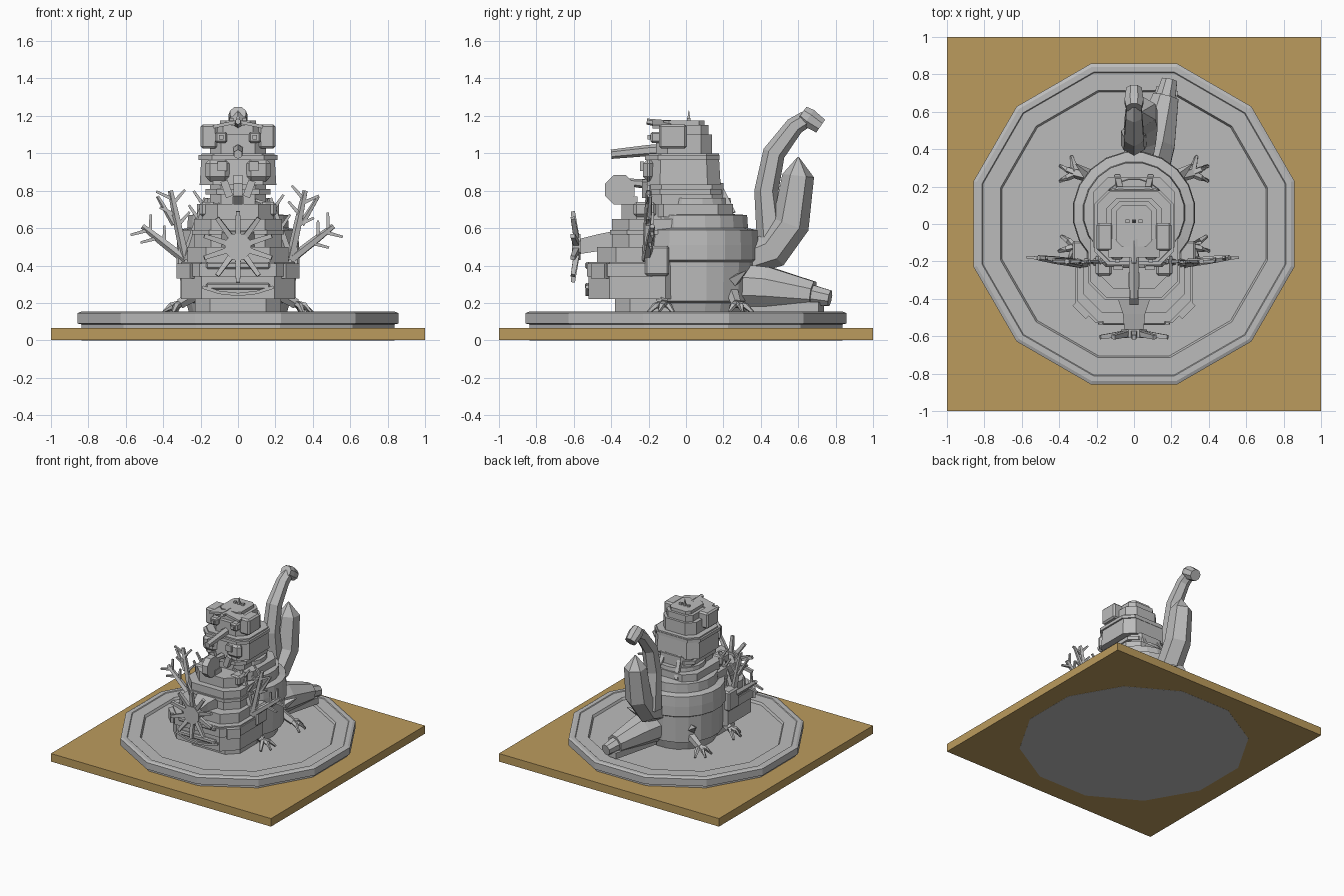
import bpy, bmesh, math
from mathutils import Vector, Matrix

old_cube = bpy.data.objects.get("Cube")
if old_cube:
    bpy.data.objects.remove(old_cube, do_unlink=True)


def material(name, colour):
    mat = bpy.data.materials.new(name)
    mat.use_nodes = True
    mat.diffuse_color = (*colour, 1)
    mat.node_tree.nodes["Principled BSDF"].inputs["Base Color"].default_value = (*colour, 1)
    return mat


STONE = material("stone grey", (0.5, 0.5, 0.5))
WOOD = material("oak tan", (0.5, 0.33, 0.11))


def finish(name, bm, mat=STONE):
    bmesh.ops.recalc_face_normals(bm, faces=bm.faces)
    mesh = bpy.data.meshes.new(name)
    bm.to_mesh(mesh)
    bm.free()
    mesh.materials.append(mat)
    obj = bpy.data.objects.new(name, mesh)
    bpy.context.collection.objects.link(obj)
    return obj


def loft(name, rings, mat=STONE):
    """Skin a list of equal-length point rings and cap both ends."""
    bm = bmesh.new()
    loops = [[bm.verts.new(p) for p in ring] for ring in rings]
    count = len(loops[0])
    for low, high in zip(loops, loops[1:]):
        for i in range(count):
            j = (i + 1) % count
            bm.faces.new((low[i], low[j], high[j], high[i]))
    bm.faces.new(loops[0])
    bm.faces.new(loops[-1])
    return finish(name, bm, mat)


def turned(name, profile, sides, y=0.0):
    """Faceted turned solid from (radius, height) pairs."""
    angles = [2 * math.pi * (i + 0.5) / sides for i in range(sides)]
    return loft(name, [[(r * math.cos(a), y + r * math.sin(a), z) for a in angles]
                       for r, z in profile])


def deck(name, half, front, back, low, high, cut, taper=1.0):
    """Upright slab with chamfered corners, narrowed at the top by taper."""
    mid, depth = (front + back) / 2, (back - front) / 2
    corners = [(half, depth - cut), (half - cut, depth)]
    corners += [(-x, y) for x, y in reversed(corners)]
    corners += [(-x, -y) for x, y in corners]
    return loft(name, [[(x * s, mid + y * s, z) for x, y in corners]
                       for z, s in ((low, 1), (high, taper))])


def box(name, centre, size, mat=STONE, tilt=0.0, axis="X", bevel=0.0):
    bm = bmesh.new()
    bmesh.ops.create_cube(bm, size=1)
    bmesh.ops.scale(bm, vec=size, verts=bm.verts)
    if bevel:
        bmesh.ops.bevel(bm, geom=bm.edges[:], offset=bevel, segments=1, affect="EDGES")
    spin = Matrix.Rotation(math.radians(tilt), 4, axis)
    bmesh.ops.transform(bm, matrix=Matrix.Translation(centre) @ spin, verts=bm.verts)
    return finish(name, bm, mat)


def tube(name, path, radii, sides=6):
    """Faceted tapering tube along a path."""
    pts = [Vector(p) for p in path]
    rings = []
    for i, (p, r) in enumerate(zip(pts, radii)):
        along = (pts[min(i + 1, len(pts) - 1)] - pts[max(i - 1, 0)]).normalized()
        ref = Vector((1, 0, 0)) if abs(along.x) < 0.8 else Vector((0, 1, 0))
        u = (ref - along * ref.dot(along)).normalized()
        v = along.cross(u)
        angles = [2 * math.pi * (k + 0.5) / sides for k in range(sides)]
        rings.append([p + r * (u * math.cos(a) + v * math.sin(a)) for a in angles])
    return loft(name, rings)


# Display board and twelve-sided plinth with a raised rim
box("board", (0, 0, 0.034), (2, 2, 0.066), WOOD)
turned("plinth", [(0.865, 0), (0.865, 0.085), (0.888, 0.09), (0.888, 0.145), (0.87, 0.153),
                  (0.84, 0.153), (0.835, 0.148), (0.74, 0.148), (0.73, 0.13)], 12)

# Round keep at the back
turned("keep", [(0.26, 0.13), (0.28, 0.2), (0.31, 0.21), (0.315, 0.42), (0.33, 0.43),
                (0.33, 0.51), (0.325, 0.59), (0.275, 0.6), (0.27, 0.67), (0.19, 0.675),
                (0.18, 0.76)], 20, 0.06)

# Stepped front hull
deck("hull_foot", 0.23, -0.38, 0, 0.13, 0.23, 0.08)
deck("hull", 0.305, -0.52, 0, 0.22, 0.42, 0.11)
deck("hull_band", 0.315, -0.53, -0.08, 0.34, 0.41, 0.11)
deck("hull_step_low", 0.27, -0.475, 0, 0.42, 0.5, 0.1)
deck("hull_step_mid", 0.235, -0.395, 0.1, 0.5, 0.65, 0.09)
deck("hull_rail", 0.245, -0.405, 0.1, 0.565, 0.59, 0.09)
deck("hull_step_top", 0.19, -0.345, 0.15, 0.65, 0.73, 0.08)

# Curved mouth lip on the hull front
tube("mouth_lip", [(x / 10, -0.53, 0.245 + 0.011 * x * x) for x in (-1.9, -1, 0, 1, 1.9)],
     [0.012] * 5, 4)
for z in (0.27, 0.38):
    box("bow_block", (0, -0.52, z + 0.02), (0.34, 0.04, 0.035), bevel=0.008)

# Neck and stacked head tiers
deck("shoulder", 0.22, -0.2, 0.25, 0.66, 0.73, 0.08)
deck("neck", 0.15, -0.19, 0.2, 0.73, 0.84, 0.06)
deck("collar", 0.175, -0.2, 0.19, 0.78, 0.81, 0.06)
deck("lower_head", 0.205, -0.21, 0.185, 0.83, 1.0, 0.07, 0.95)
deck("lower_brow", 0.21, -0.22, 0.18, 0.965, 0.99, 0.07)
deck("upper_head", 0.15, -0.16, 0.14, 0.99, 1.1, 0.06)
deck("crown", 0.12, -0.13, 0.12, 1.1, 1.15, 0.04)
deck("crown_slab", 0.095, -0.12, 0.1, 1.15, 1.175, 0.03)
for x in (-0.035, 0, 0.035):
    box("crown_vent", (x, 0.015, 1.18), (0.02, 0.02, 0.02))
tube("crown_spike", [(0, 0.015, 1.17), (0, 0.015, 1.23)], [0.014, 0.002], 4)

# Nose guns on each tier
tube("upper_gun", [(0, -0.12, 1.02), (0, -0.2, 1.015), (0, -0.4, 0.995)], [0.03, 0.03, 0.025])
tube("top_gun", [(0, -0.08, 1.15), (0, -0.21, 1.17)], [0.025, 0.016])
tube("lower_gun", [(0, -0.15, 0.83), (0, -0.31, 0.845)], [0.03, 0.02])

# Eight-sided fin standing on the front deck
angles = [math.radians(22.5 + 45 * i) for i in range(8)]
loft("deck_fin", [[(x, -0.355 + 0.085 * math.cos(a), 0.805 + 0.085 * math.sin(a))
                   for a in angles] for x in (-0.025, 0.025)])
box("fin_post", (0, -0.3, 0.74), (0.06, 0.08, 0.06))

# Star-shaped figurehead on a flared stem
loft("figurehead_stem", [[(-w, y, z - h), (w, y, z - h), (w, y, z + h), (-w, y, z + h)]
                         for y, w, z, h in ((-0.36, 0.1, 0.53, 0.06), (-0.48, 0.06, 0.52, 0.045),
                                            (-0.58, 0.05, 0.5, 0.04))])
loft("figurehead_hub", [[(0.075 * math.cos(a), y, 0.5 + 0.075 * math.sin(a)) for a in angles]
                        for y in (-0.61, -0.565)])
for i in range(10):
    a = math.radians(18 + 36 * i)
    spot = lambda r, y: (r * math.cos(a), y, 0.5 + r * math.sin(a))
    tube("figurehead_ray", [spot(0.05, -0.585), spot(0.19, -0.605)], [0.022, 0.016], 4)

for s in (1, -1):
    # Head side blocks, eyes and slanted brows
    box("ear_block", (s * 0.155, -0.07, 1.09), (0.09, 0.15, 0.13), bevel=0.012)
    box("upper_eye", (s * 0.09, -0.16, 1.085), (0.065, 0.06, 0.06), bevel=0.01)
    box("upper_pupil", (s * 0.09, -0.195, 1.085), (0.025, 0.02, 0.025))
    box("brow", (s * 0.07, -0.13, 1.155), (0.13, 0.1, 0.018), tilt=s * 12, axis="Y")
    box("cheek", (s * 0.11, -0.2, 0.91), (0.13, 0.06, 0.12), bevel=0.025)
    box("lower_eye", (s * 0.085, -0.235, 0.93), (0.05, 0.02, 0.05))
    box("jaw_prong", (s * 0.06, -0.2, 0.81), (0.04, 0.07, 0.09), tilt=s * 20, axis="Y")
    tube("back_strut", [(s * 0.07, 0.17, 0.84), (s * 0.09, 0.25, 0.68)], [0.022, 0.022], 4)
    box("deck_turret", (s * 0.16, -0.22, 0.7), (0.09, 0.12, 0.08), bevel=0.015)

    # Antler mount and bow ports
    box("antler_mount", (s * 0.285, -0.155, 0.425), (0.09, 0.13, 0.16), bevel=0.012)
    box("bow_port", (s * 0.25, -0.43, 0.37), (0.1, 0.12, 0.08), tilt=s * 45, axis="Z")

    # Branching antlers: each stem ends at (x, z) and carries short side tines
    root = Vector((s * 0.28, -0.21, 0.43))
    for x, z, y in ((0.51, 0.61, -0.18), (0.36, 0.8, -0.2), (0.17, 0.76, -0.2)):
        end = Vector((s * x, y, z))
        tube("antler_stem", [root, root.lerp(end, 0.6), end], [0.026, 0.022, 0.015], 5)
        way = (end - root).normalized()
        side = Vector((way.z, 0, -way.x))
        for t, flip in ((0.5, 1), (0.65, -1), (0.82, 1), (0.88, -1)):
            p = root.lerp(end, t)
            tip = p + (side * flip * 0.8 + way * 0.6) * 0.095
            tube("antler_tine", [p, tip], [0.014, 0.009], 4)
    tube("antler_branch", [(s * 0.34, -0.2, 0.62), (s * 0.43, -0.19, 0.77)], [0.018, 0.01], 5)

    # Clawed feet
    for y, turn in ((-0.12, -15), (0.27, 25)):
        out = Vector((s * math.cos(math.radians(turn)), math.sin(math.radians(turn)), 0))
        hip = Vector((s * 0.22, y - 0.02, 0.25))
        ankle = Vector((s * 0.31, y, 0.195))
        tube("leg", [hip, ankle], [0.035, 0.028], 5)
        for spread in (-50, 0, 50):
            toe = Matrix.Rotation(math.radians(spread), 3, "Z") @ out
            knuckle = ankle + toe * 0.05 - Vector((0, 0, 0.01))
            claw = ankle + toe * 0.095 - Vector((0, 0, 0.05))
            tube("toe", [ankle, knuckle, claw], [0.02, 0.018, 0.009], 5)

    # Side spikes on the keep
    tube("keep_spike", [(s * 0.24, 0.26, 0.32), (s * 0.31, 0.32, 0.37)], [0.035, 0.004], 4)

# Three tails: curled, crystal-tipped and cannon
tube("curled_tail", [(0, 0.46, 0.5), (0, 0.43, 0.8), (0, 0.47, 1.0), (0, 0.58, 1.145),
                     (0, 0.645, 1.185)], [0.08, 0.065, 0.06, 0.05, 0.045])
tube("curled_tail_head", [(0, 0.62, 1.215), (0, 0.655, 1.19), (0, 0.72, 1.145)],
     [0.045, 0.055, 0.045], 8)
tube("crystal_tail", [(0.02, 0.3, 0.42), (0.03, 0.46, 0.48), (0.04, 0.56, 0.62),
                      (0.04, 0.6, 0.88), (0.04, 0.6, 0.98)], [0.08, 0.1, 0.1, 0.085, 0.004])
tube("cannon_tail", [(0.06, 0.27, 0.29), (0.11, 0.44, 0.28), (0.17, 0.68, 0.245)],
     [0.13, 0.12, 0.075], 8)
tube("cannon_muzzle", [(0.165, 0.66, 0.245), (0.19, 0.77, 0.225)], [0.06, 0.045], 8)
box("tail_skid", (0.13, 0.53, 0.18), (0.12, 0.4, 0.05), tilt=-14, axis="Z")
